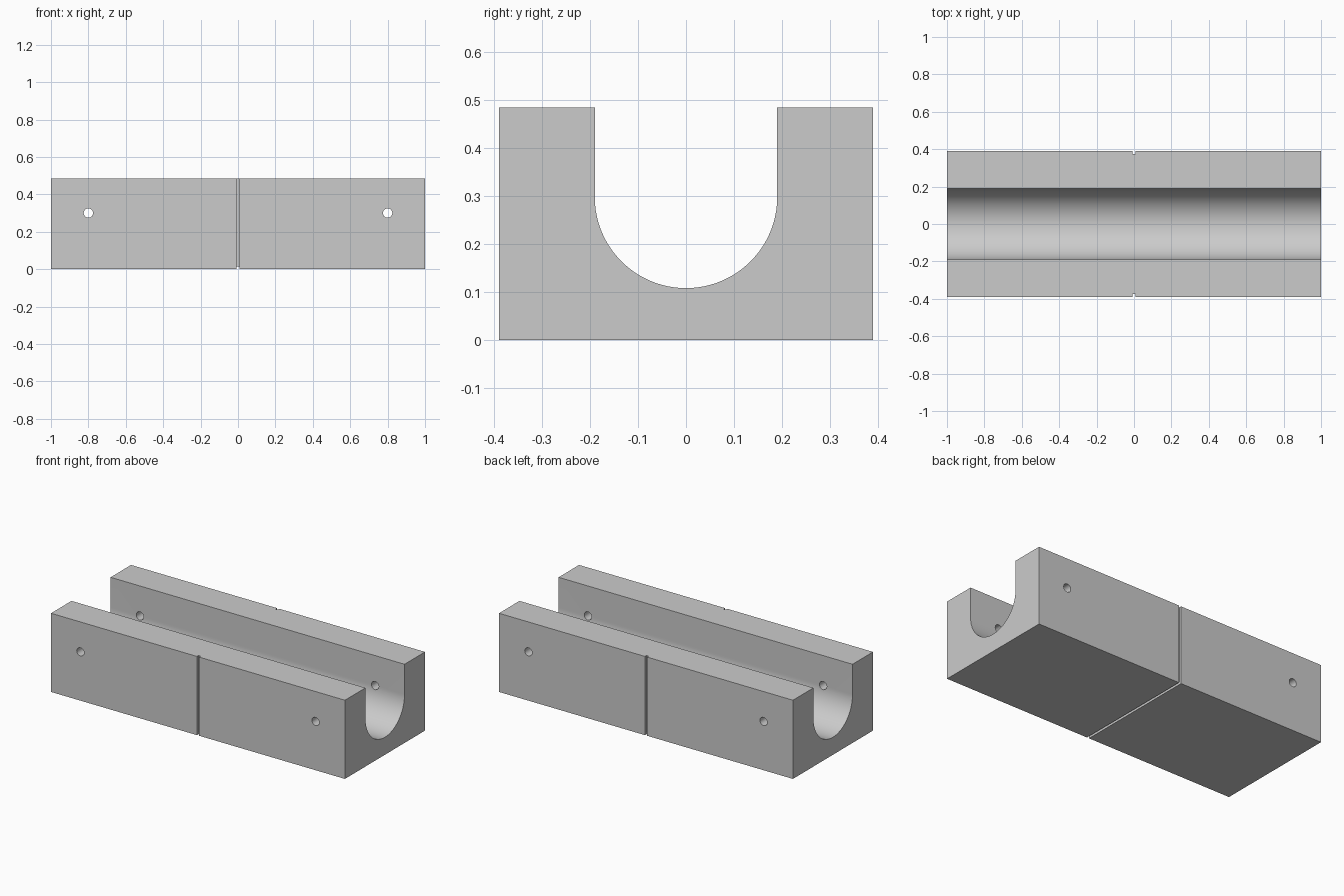
import bpy, bmesh, math
from mathutils import Matrix

cube = bpy.data.objects.get("Cube")
if cube:
    bpy.data.objects.remove(cube, do_unlink=True)

HALF_LEN, HALF_WIDTH, HEIGHT = 1.0, 0.389, 0.484
RADIUS, ARC_Z = 0.19, 0.298
GROOVE = 0.015

grey = bpy.data.materials.new("plain grey")
grey.use_nodes = True
colour = (0.6, 0.6, 0.6, 1)
grey.diffuse_color = colour
grey.node_tree.nodes["Principled BSDF"].inputs["Base Color"].default_value = colour


def finish(name, bm):
    bmesh.ops.recalc_face_normals(bm, faces=bm.faces)
    mesh = bpy.data.meshes.new(name)
    bm.to_mesh(mesh)
    bm.free()
    mesh.materials.append(grey)
    obj = bpy.data.objects.new(name, mesh)
    bpy.context.collection.objects.link(obj)
    return obj


def extrude_along_x(name, profile, half):
    """Prism from a (y, z) outline, centred on x = 0."""
    bm = bmesh.new()
    face = bm.faces.new([bm.verts.new((-half, y, z)) for y, z in profile])
    out = bmesh.ops.extrude_face_region(bm, geom=[face])
    verts = [v for v in out["geom"] if isinstance(v, bmesh.types.BMVert)]
    bmesh.ops.translate(bm, verts=verts, vec=(2 * half, 0, 0))
    return finish(name, bm)


# Block with a round-bottomed channel
STEPS = 64
arc = [(RADIUS * math.cos(a), ARC_Z - RADIUS * math.sin(a))
       for a in (math.pi * i / STEPS for i in range(STEPS + 1))]
outline = [(-HALF_WIDTH, 0), (HALF_WIDTH, 0), (HALF_WIDTH, HEIGHT), (RADIUS, HEIGHT),
           *arc, (-RADIUS, HEIGHT), (-HALF_WIDTH, HEIGHT)]
block = extrude_along_x("channel_block", outline, HALF_LEN)

# Centre groove around both sides and the underside
inner, outer = HALF_WIDTH - GROOVE, HALF_WIDTH + 0.1
band = [(-outer, -0.1), (outer, -0.1), (outer, 1), (inner, 1),
        (inner, GROOVE), (-inner, GROOVE), (-inner, 1), (-outer, 1)]
cutters = [extrude_along_x("groove_cutter", band, GROOVE / 2)]

# Cross holes near both ends
for side, x in (("left", 0.8), ("right", -0.8)):
    bm = bmesh.new()
    bmesh.ops.create_cone(
        bm, cap_ends=True, segments=32, radius1=0.025, radius2=0.025, depth=1,
        matrix=Matrix.Translation((x, 0, 0.3)) @ Matrix.Rotation(math.pi / 2, 4, "X"))
    cutters.append(finish(side + "_hole_cutter", bm))

bpy.context.view_layer.objects.active = block
for cutter in cutters:
    cutter.hide_render = True
    mod = block.modifiers.new(cutter.name, "BOOLEAN")
    mod.operation, mod.solver, mod.object = "DIFFERENCE", "EXACT", cutter
    bpy.ops.object.modifier_apply(modifier=mod.name)
for cutter in cutters:
    bpy.data.objects.remove(cutter, do_unlink=True)

# Smooth curves, sharp edges
bpy.ops.object.select_all(action="DESELECT")
block.select_set(True)
bpy.ops.object.shade_smooth_by_angle(angle=math.radians(30))
